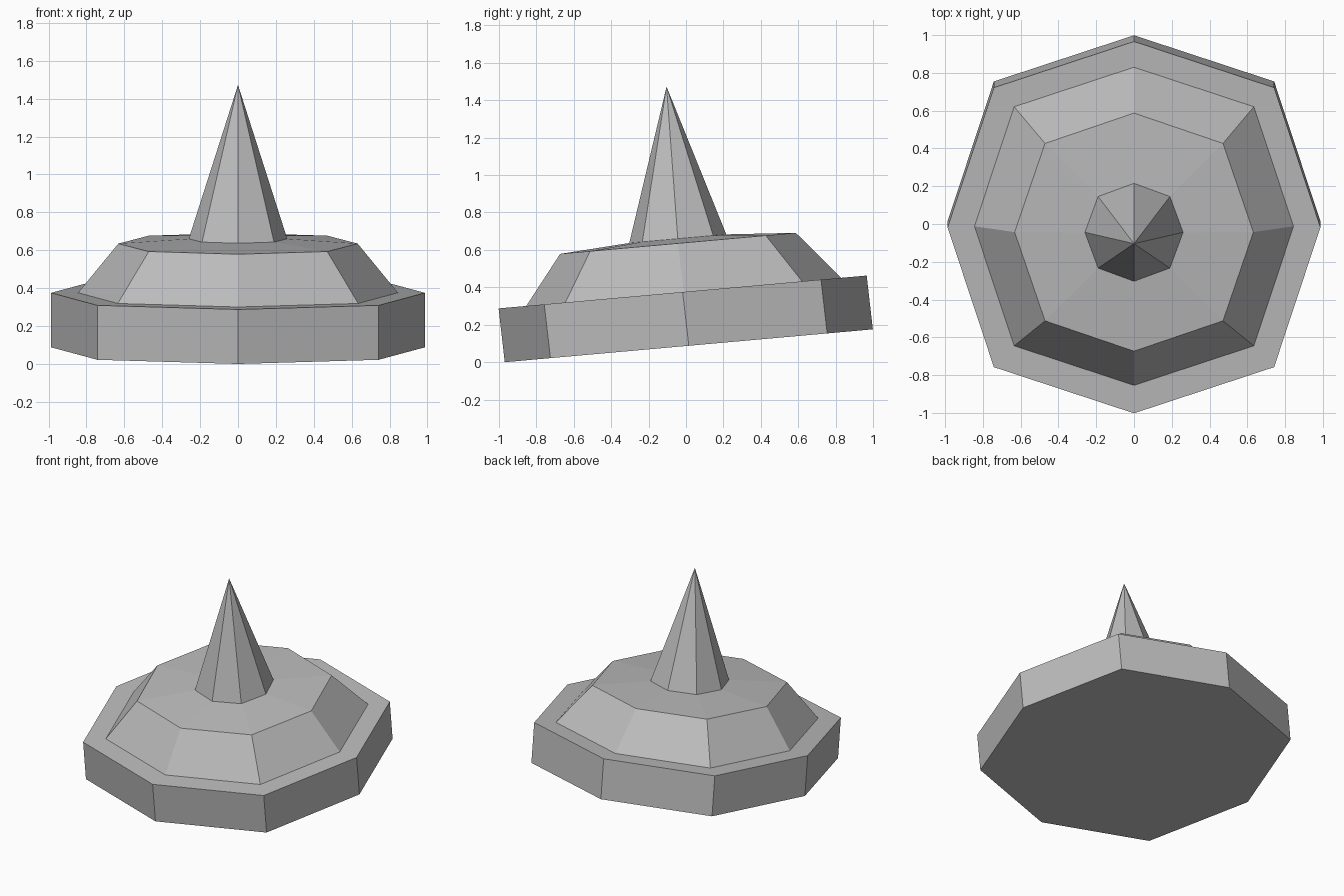
import bpy
import bmesh
from mathutils import Vector

cube = bpy.data.objects.get("Cube")
if cube:
    bpy.data.objects.remove(cube, do_unlink=True)

SLOPE = 0.089  # the whole stack leans forward

grey = bpy.data.materials.new("plain grey")
grey.use_nodes = True
colour = (0.5, 0.5, 0.5, 1)
grey.diffuse_color = colour
grey.node_tree.nodes["Principled BSDF"].inputs["Base Color"].default_value = colour


def eight_sided_ring(bm, radius, corner, y, z):
    """Tilted octagon: straight points at radius, diagonal points at corner."""
    plan = [(radius, 0), (corner, corner), (0, radius), (-corner, corner),
            (-radius, 0), (-corner, -corner), (0, -radius), (corner, -corner)]
    return [bm.verts.new((px, y + py * 0.997, z + py * SLOPE)) for px, py in plan]


def stack(name, rings, apex=None, close_bottom=False):
    """Skin a list of rings, ending in a point or a flat cap."""
    bm = bmesh.new()
    loops = [eight_sided_ring(bm, *ring) for ring in rings]
    for low, high in zip(loops, loops[1:]):
        for i in range(8):
            j = (i + 1) % 8
            bm.faces.new((low[i], low[j], high[j], high[i]))
    top = loops[-1]
    if apex:
        tip = bm.verts.new(Vector(apex))
        for i in range(8):
            bm.faces.new((top[i], top[(i + 1) % 8], tip))
    else:
        bm.faces.new(top)
    if close_bottom:
        bm.faces.new(loops[0][::-1])
    mesh = bpy.data.meshes.new(name)
    bm.to_mesh(mesh)
    bm.free()
    mesh.materials.append(grey)
    obj = bpy.data.objects.new(name, mesh)
    bpy.context.collection.objects.link(obj)
    return obj


# Thick base slab
stack("base_slab", [(0.987, 0.742, 0.015, 0.0875),
                    (0.987, 0.742, -0.018, 0.375)], close_bottom=True)

# Tapered body with a gently rising top
stack("tapered_body", [(0.845, 0.635, -0.012, 0.375),
                       (0.632, 0.471, -0.043, 0.635),
                       (0.26, 0.19, -0.044, 0.66)])

# Central spike
stack("spike", [(0.26, 0.19, -0.044, 0.66)], apex=(0, -0.104, 1.473))
